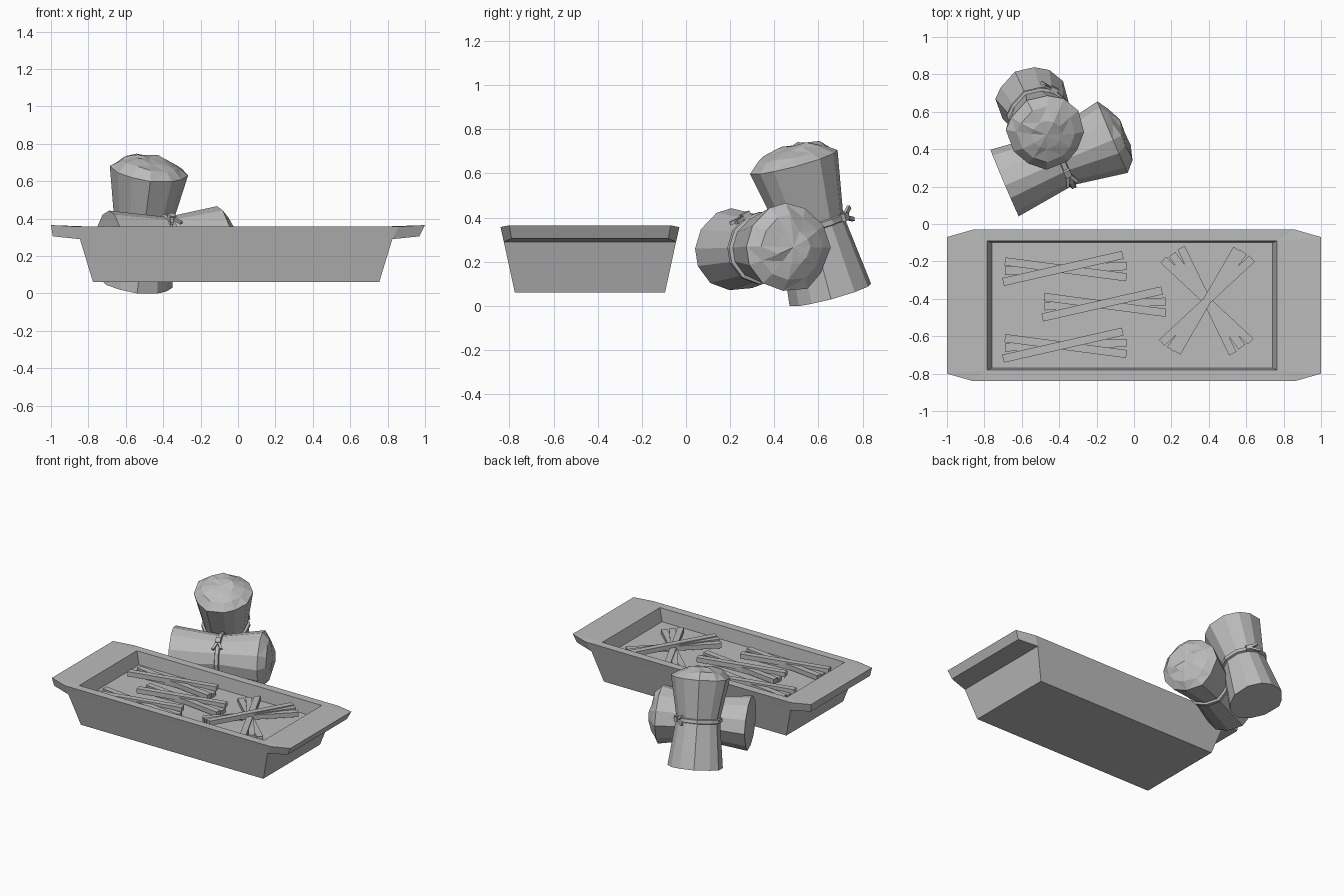
import bpy, bmesh, math, random
from mathutils import Vector, Matrix

random.seed(7)
cube = bpy.data.objects.get("Cube")
if cube:
    bpy.data.objects.remove(cube)

grey = bpy.data.materials.new("plain_grey")
grey.use_nodes = True
grey.diffuse_color = (0.5, 0.5, 0.5, 1)
bsdf = next(n for n in grey.node_tree.nodes if n.type == "BSDF_PRINCIPLED")
bsdf.inputs["Base Color"].default_value = grey.diffuse_color
bsdf.inputs["Roughness"].default_value = 0.8


def finish(bm, name, matrix=None):
    bmesh.ops.remove_doubles(bm, verts=bm.verts, dist=0.0005)
    bmesh.ops.recalc_face_normals(bm, faces=bm.faces)
    mesh = bpy.data.meshes.new(name)
    bm.to_mesh(mesh)
    bm.free()
    mesh.materials.append(grey)
    obj = bpy.data.objects.new(name, mesh)
    bpy.context.collection.objects.link(obj)
    if matrix:
        obj.matrix_world = matrix
    return obj


def bridge(bm, a, b):
    n = len(a)
    for i in range(n):
        j = (i + 1) % n
        bm.faces.new((a[i], a[j], b[j], b[i]))


# Tray: stacked eight-point rings, with inner (long side) and outer (lip) points
def tray_ring(bm, xi, yi, zi, xo=None, yo=None, zo=None, shift=-0.01):
    if xo is None:
        xo, yo, zo = xi, yi, zi
    quarter = [(xo, yo, zo), (xi, yi, zi)]
    pts = []
    for sx, sy, order in ((1, 1, 1), (-1, 1, -1), (-1, -1, 1), (1, -1, -1)):
        pts += [(sx * x + shift, sy * y - 0.435, z) for x, y, z in quarter[::order]]
    return [bm.verts.new(p) for p in pts]


bm = bmesh.new()
rings = [
    tray_ring(bm, 0.765, 0.34, 0.06),
    tray_ring(bm, 0.835, 0.39, 0.29),
    tray_ring(bm, 0.835, 0.39, 0.29, 0.98, 0.355, 0.305),
    tray_ring(bm, 0.86, 0.405, 0.357, 1.0, 0.365, 0.365, 0),
    tray_ring(bm, 0.775, 0.345, 0.357),
    tray_ring(bm, 0.75, 0.335, 0.26),
]
for lower, upper in zip(rings, rings[1:]):
    bridge(bm, lower, upper)
bm.faces.new(rings[0])
bm.faces.new(rings[-1])
finish(bm, "tray")


# Sticks: thin square bars between two points, lying on the tray floor
def stick(name, a, b, level, width=0.043):
    a, b = Vector(a), Vector(b)
    d, mid = b - a, (a + b) / 2
    bm = bmesh.new()
    bmesh.ops.create_cube(bm, size=1)
    bmesh.ops.scale(bm, vec=(d.length, width, 0.035), verts=bm.verts)
    place = Matrix.Translation((mid.x, mid.y, 0.272 + level)) @ Matrix.Rotation(math.atan2(d.y, d.x), 4, "Z")
    finish(bm, name, place)


bundle = [((-0.70, -0.31), (-0.06, -0.165)),
          ((-0.69, -0.20), (-0.04, -0.285)),
          ((-0.69, -0.25), (-0.04, -0.225))]
for k, (ox, oy) in enumerate(((0, 0), (0.21, -0.19), (0, -0.41))):
    for i, (a, b) in enumerate(bundle):
        stick(f"bundle_{k + 1}_stick_{i + 1}", (a[0] + ox, a[1] + oy),
              (b[0] + ox, b[1] + oy), (0.025, 0.012, 0)[i])

# Crossed pile of sticks
centre = Vector((0.39, -0.41))
for i, (angle, half) in enumerate(((-43, 0.32), (-53, 0.31), (-64, 0.315),
                                   (43, 0.33), (53, 0.325), (60, 0.32))):
    reach = half * Vector((math.cos(math.radians(angle)), math.sin(math.radians(angle))))
    stick(f"crossed_stick_{i + 1}", centre - reach, centre + reach,
          0.008 * (i % 3) + (0.025 if i > 2 else 0))


# Sheaves: pinched faceted bodies with a lumpy domed head and a tie
SIDES = 12


def loop(bm, radius, z, spread, jitter=0.0):
    return [bm.verts.new((radius * s * math.cos(a), radius * s * math.sin(a),
                          z + random.uniform(-jitter, jitter)))
            for a, s in spread]


def sheaf(name, foot, head, knot_dir):
    foot, head = Vector(foot), Vector(head)
    axis = (head - foot).normalized()
    length = (head - foot).length
    side = (Vector(knot_dir) - axis * axis.dot(Vector(knot_dir))).normalized()
    place = Matrix((side, axis.cross(side), axis)).transposed().to_4x4()
    place.translation = foot

    spread = [(math.tau * (i + random.uniform(-0.2, 0.2)) / SIDES,
               random.uniform(0.95, 1.03)) for i in range(SIDES)]
    waist = length * 0.53
    bm = bmesh.new()
    profile = ((0.193, 0), (0.155, waist - 0.02), (0.155, waist + 0.02), (0.207, length))
    loops = [loop(bm, r, z, spread) for r, z in profile]
    loops.append(loop(bm, 0.155, length + 0.042, spread, 0.012))
    loops.append(loop(bm, 0.08, length + 0.065, spread, 0.01))
    for a, b in zip(loops, loops[1:]):
        bridge(bm, a, b)
    bm.faces.new(loops[0])
    tip = bm.verts.new((0, 0, length + 0.07))
    for i in range(SIDES):
        bm.faces.new((loops[-1][i], loops[-1][(i + 1) % SIDES], tip))
    bmesh.ops.triangulate(bm, faces=[f for f in bm.faces if f.calc_center_median().z > length])
    finish(bm, name, place)

    # Band around the waist
    bm = bmesh.new()
    band = [loop(bm, r, waist + z, spread)
            for r, z in ((0.15, -0.018), (0.17, -0.012), (0.17, 0.012), (0.15, 0.018))]
    for i in range(4):
        bridge(bm, band[i], band[(i + 1) % 4])
    finish(bm, name + "_tie", place)

    # Knot with two loose ends
    bm = bmesh.new()
    for tilt, offset in ((0, 0), (25, 0.035), (-20, 0.04)):
        size = (0.03, 0.04, 0.035) if tilt == 0 else (0.015, 0.08, 0.018)
        part = bmesh.ops.create_cube(bm, size=1)["verts"]
        bmesh.ops.scale(bm, vec=size, verts=part)
        bmesh.ops.translate(bm, vec=(0, offset, 0), verts=part)
        bmesh.ops.rotate(bm, matrix=Matrix.Rotation(math.radians(tilt), 3, "X"), verts=part)
        bmesh.ops.translate(bm, vec=(0.168, 0, waist), verts=part)
    finish(bm, name + "_knot", place)


sheaf("lying_sheaf", (-0.69, 0.215, 0.255), (-0.113, 0.46, 0.265), (0.2, -0.5, 1))
sheaf("leaning_sheaf", (-0.545, 0.66, 0.053), (-0.475, 0.495, 0.655), (0.5, 1, 0))
